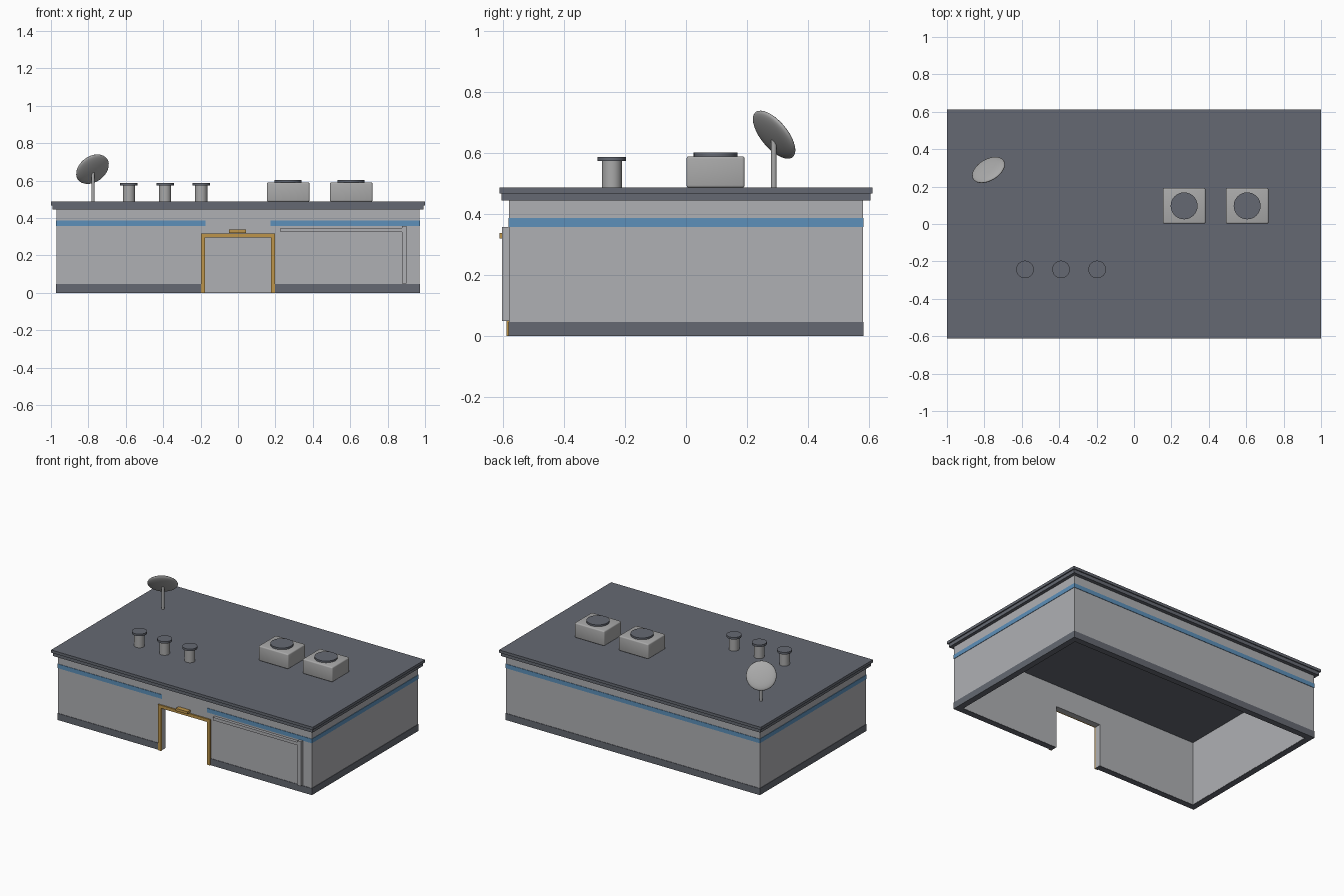
import bpy, bmesh
from mathutils import Vector, Matrix

cube = bpy.data.objects.get("Cube")
if cube:
    bpy.data.objects.remove(cube, do_unlink=True)


def material(name, r, g, b):
    m = bpy.data.materials.new(name)
    m.use_nodes = True
    m.diffuse_color = (r, g, b, 1)
    node = next(n for n in m.node_tree.nodes if n.type == 'BSDF_PRINCIPLED')
    node.inputs["Base Color"].default_value = (r, g, b, 1)
    return m


WALL = material("wall grey", 0.43, 0.435, 0.455)
DARK = material("slate grey", 0.13, 0.141, 0.168)
BLUE = material("stripe blue", 0.11, 0.28, 0.49)
GOLD = material("trim gold", 0.51, 0.30, 0.07)
METAL = material("metal grey", 0.40, 0.40, 0.40)


def finish(name, bm, mat, smooth=False):
    bmesh.ops.recalc_face_normals(bm, faces=bm.faces)
    mesh = bpy.data.meshes.new(name)
    bm.to_mesh(mesh)
    bm.free()
    mesh.materials.append(mat)
    ob = bpy.data.objects.new(name, mesh)
    bpy.context.collection.objects.link(ob)
    if smooth:
        bpy.ops.object.select_all(action='DESELECT')
        ob.select_set(True)
        bpy.context.view_layer.objects.active = ob
        bpy.ops.object.shade_smooth_by_angle()
    return ob


def box(name, mat, x, y, z, bevel=0):
    """Box from (low, high) pairs."""
    bm = bmesh.new()
    bmesh.ops.create_cube(bm, size=1)
    for v in bm.verts:
        v.co = Vector([(p[0] + p[1]) / 2 + c * (p[1] - p[0])
                       for p, c in zip((x, y, z), v.co)])
    if bevel:
        bmesh.ops.bevel(bm, geom=bm.edges[:], offset=bevel, segments=3,
                        profile=0.5, affect='EDGES')
    return finish(name, bm, mat, bool(bevel))


def cylinder(name, mat, x, y, z0, z1, r):
    bm = bmesh.new()
    bmesh.ops.create_cone(bm, cap_ends=True, segments=32, radius1=r, radius2=r,
                          depth=z1 - z0,
                          matrix=Matrix.Translation((x, y, (z0 + z1) / 2)))
    return finish(name, bm, mat, True)


def prism(name, mat, points, lo, hi, upright=False):
    """Extrude a plan along z, or an upright front profile along y."""
    bm = bmesh.new()
    place = (lambda a, b: (a, lo, b)) if upright else (lambda a, b: (a, b, lo))
    face = bm.faces.new([bm.verts.new(place(a, b)) for a, b in points])
    ext = bmesh.ops.extrude_face_region(bm, geom=[face])["geom"]
    step = Vector((0, hi - lo, 0)) if upright else Vector((0, 0, hi - lo))
    bmesh.ops.translate(bm, vec=step,
                        verts=[g for g in ext if isinstance(g, bmesh.types.BMVert)])
    return finish(name, bm, mat)


def mirrored(half):
    """Complete a closed outline from its right half."""
    return half + [(-a, b) for a, b in reversed(half)]


def open_ring(x, y, t, gap):
    """Rectangular ring plan with a gap in the middle of the front."""
    return mirrored([(x - t, y - t), (x - t, t - y), (gap, t - y),
                     (gap, -y), (x, -y), (x, y)])


# Hollow building shell with a doorway
X, Y, T, TOP = 0.97, 0.58, 0.04, 0.45
DOOR, DOOR_TOP = 0.176, 0.295
prism("side_and_back_walls", WALL,
      mirrored([(X - T, Y - T), (X - T, T - Y), (X, T - Y), (X, Y)]), 0.002, TOP)
prism("front_wall", WALL,
      mirrored([(DOOR, DOOR_TOP), (DOOR, 0.002), (X, 0.002), (X, TOP)]),
      -Y, T - Y, upright=True)

# Skirting and painted stripe around the walls
prism("skirting", DARK, open_ring(X + 0.003, Y + 0.003, T + 0.002, DOOR + 0.002),
      0, 0.046)
prism("blue_stripe", BLUE, open_ring(X + 0.003, Y + 0.003, 0.006, 0.173),
      0.358, 0.387)

# Stepped flat roof
box("roof_fascia", DARK, (-0.992, 0.992), (-0.605, 0.605), (0.445, 0.468))
box("roof_slab", DARK, (-1, 1), (-0.612, 0.612), (0.468, 0.487))

# Door trim and the lamp above it
prism("door_frame", GOLD,
      mirrored([(DOOR, DOOR_TOP), (DOOR, 0), (0.199, 0), (0.199, 0.316)]),
      -0.589, -0.579, upright=True)
box("door_lamp", GOLD, (-0.048, 0.042), (-0.612, -0.578), (0.321, 0.338))

# Front conduit
box("conduit_horizontal", WALL, (0.228, 0.877), (-0.6, -0.578), (0.325, 0.346))
box("conduit_vertical", WALL, (0.877, 0.902), (-0.603, -0.578), (0.05, 0.358))

# Roof vents
for i, x in enumerate((-0.583, -0.39, -0.197)):
    cylinder(f"vent_pipe_{i + 1}", METAL, x, -0.243, 0.48, 0.576, 0.033)
    cylinder(f"vent_cap_{i + 1}", DARK, x, -0.243, 0.574, 0.588, 0.047)

# Cooling units with round fans
for i, x in enumerate((0.268, 0.605)):
    box(f"cooling_unit_{i + 1}", METAL, (x - 0.114, x + 0.114),
        (0.002, 0.192), (0.487, 0.59), bevel=0.008)
    cylinder(f"cooling_fan_{i + 1}", DARK, x, 0.097, 0.585, 0.602, 0.072)

# Satellite dish on a pole
cylinder("dish_pole", METAL, -0.775, 0.288, 0.48, 0.65, 0.009)
bm = bmesh.new()
bmesh.ops.create_uvsphere(bm, u_segments=32, v_segments=16, radius=0.096)
aim = Vector((-0.42, 0.70, 0.58)).to_track_quat('Z', 'Y').to_matrix().to_4x4()
bm.transform(Matrix.Translation((-0.778, 0.289, 0.661)) @ aim
             @ Matrix.Diagonal((1, 1, 0.2, 1)))
dish = finish("satellite_dish", bm, METAL)
dish.data.shade_smooth()
